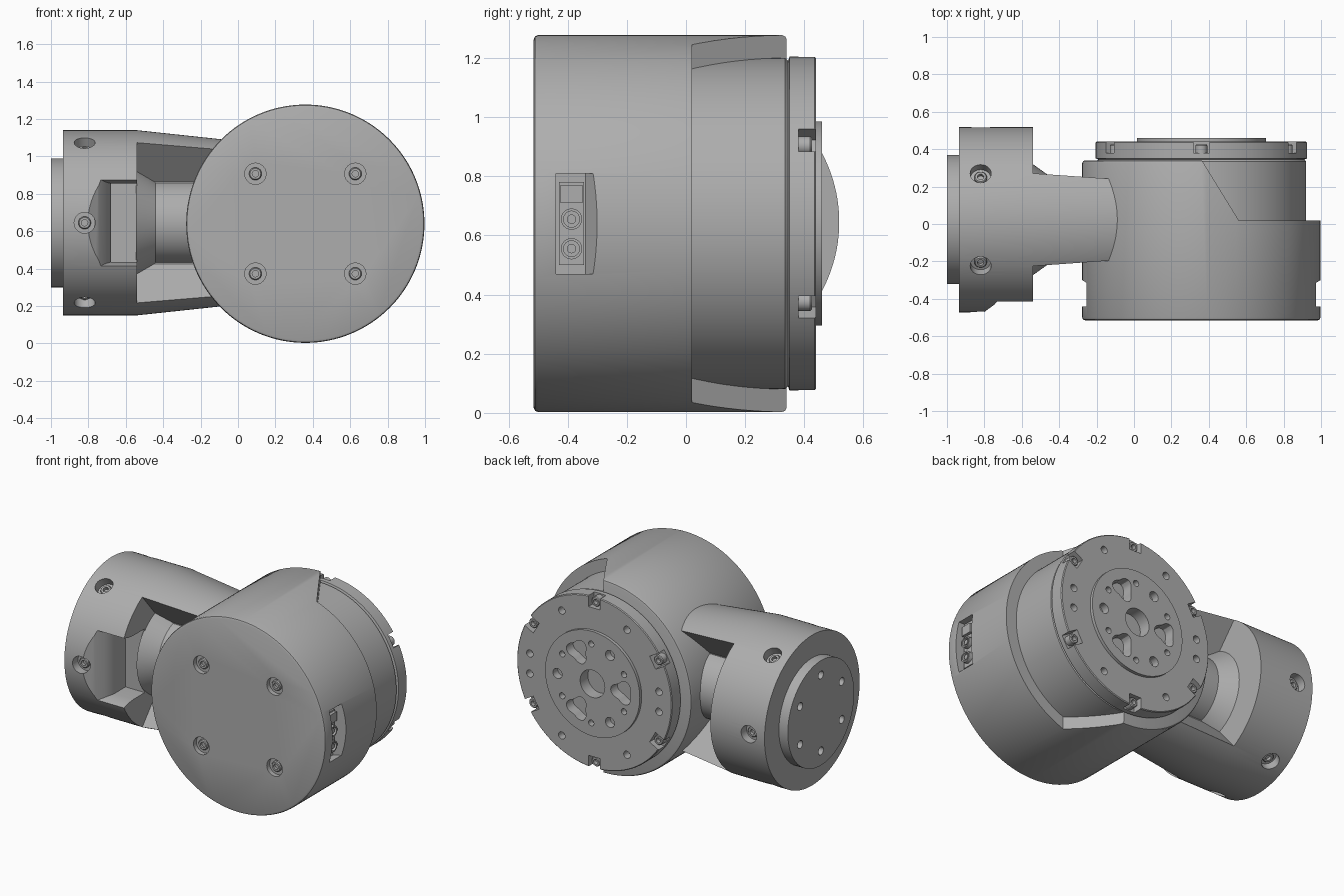
import bpy, bmesh
from math import sin, cos, pi, radians
from mathutils import Vector

if "Cube" in bpy.data.objects:
    bpy.data.objects.remove(bpy.data.objects["Cube"])

grey = bpy.data.materials.new("machined grey")
grey.use_nodes = True
COLOUR = (0.42, 0.42, 0.42, 1)
grey.diffuse_color = COLOUR
grey.node_tree.nodes["Principled BSDF"].inputs["Base Color"].default_value = COLOUR

HUB = Vector((0.36, 0, 0.64))      # axis of the round housing (along y)
ARM = Vector((0, 0.023, 0.645))    # axis of the side arm (along x)
X, Y = Vector((1, 0, 0)), Vector((0, 1, 0))


def loft(name, sections):
    """Closed solid through matching rings of points."""
    bm = bmesh.new()
    rings = [[bm.verts.new(p) for p in ring] for ring in sections]
    n = len(rings[0])
    for a, b in zip(rings, rings[1:]):
        for i in range(n):
            j = (i + 1) % n
            bm.faces.new((a[i], a[j], b[j], b[i]))
    bm.faces.new(rings[0])
    bm.faces.new(rings[-1])
    bmesh.ops.recalc_face_normals(bm, faces=bm.faces)
    mesh = bpy.data.meshes.new(name)
    bm.to_mesh(mesh)
    bm.free()
    mesh.materials.append(grey)
    ob = bpy.data.objects.new(name, mesh)
    bpy.context.collection.objects.link(ob)
    return ob


def lathe(name, origin, axis, profile, n=24):
    """Solid of revolution; profile is (distance along axis, radius)."""
    q = axis.to_track_quat('Z', 'Y')
    return loft(name, [[origin + q @ Vector((r * cos(2 * pi * i / n), r * sin(2 * pi * i / n), t))
                        for i in range(n)] for t, r in profile])


def activate(ob):
    bpy.ops.object.select_all(action='DESELECT')
    ob.select_set(True)
    bpy.context.view_layer.objects.active = ob


def cut(ob, cutters):
    for c in cutters:
        mod = ob.modifiers.new("cut", 'BOOLEAN')
        mod.operation, mod.solver, mod.object = 'DIFFERENCE', 'EXACT', c
        activate(ob)
        bpy.ops.object.modifier_apply(modifier=mod.name)
        bpy.data.objects.remove(c)


def screw(name, origin, axis, r=0.034):
    """Socket-head screw sunk below the surface point."""
    return lathe(name, origin, axis, [(-0.06, r), (-0.02, r), (-0.014, r * 0.85),
                                      (-0.014, r * 0.5), (-0.04, r * 0.5)], 18)


def bore(origin, axis, r, depth, n=24):
    return lathe("bore", origin, axis, [(-depth, r), (0.04, r)], n)


def around(angle, r, y=0.0):
    """Point around the housing axis."""
    return HUB + Vector((r * cos(angle), y, r * sin(angle)))


# Housing with stepped rear skirt
housing = lathe("housing", HUB, Y, [(-0.515, 0.622), (-0.51, 0.633), (-0.50, 0.637), (0.325, 0.637),
                                    (0.336, 0.632), (0.34, 0.622)], 128)
step = [(0.36, 0.345), (0.56, 0.02), (1.2, 0.02), (1.2, 0.5), (0.36, 0.5)]
cutters = [loft("step", [[(x, y, z) for x, y in step] for z in (-0.1, 1.4)])]

# Connector windows on both sides of the housing
window = [(0.57, -0.44), (0.57, -0.34), (0.68, -0.275), (0.68, -0.44)]
for s in (1, -1):
    cutters.append(loft("window", [[(HUB.x + s * x, y, z) for x, y in window] for z in (0.47, 0.81)]))

# Cover screws on the front face
face_screws = [Vector((HUB.x + sx * 0.267, -0.515, HUB.z + sz * 0.267)) for sx in (1, -1) for sz in (1, -1)]
cutters += [bore(p, -Y, 0.057, 0.03) for p in face_screws]
cut(housing, cutters)
for p in face_screws:
    screw("cover_screw", p, -Y)

# Connectors inside the windows
for s in (1, -1):
    def plate(name, x0, x1, y0, y1, z0, z1):
        return loft(name, [[(HUB.x + s * x, y, z) for y, z in
                            ((y0, z0), (y1, z0), (y1, z1), (y0, z1))] for x in (x0, x1)])
    plate("connector_base", 0.55, 0.585, -0.43, -0.345, 0.5, 0.78)
    plate("pin_block", 0.58, 0.605, -0.425, -0.35, 0.71, 0.77)
    for z in (0.555, 0.655):
        lathe("power_contact", Vector((HUB.x, -0.387, z)), X * s,
              [(0.58, 0.036), (0.61, 0.036), (0.61, 0.027), (0.59, 0.027)])
        lathe("contact_pin", Vector((HUB.x, -0.387, z)), X * s, [(0.58, 0.016), (0.605, 0.016)], 12)

# Inner core, flange and raised output disc
flange = lathe("output_flange", HUB, Y, [(0.0, 0.56), (0.335, 0.56), (0.345, 0.55), (0.35, 0.565), (0.435, 0.565),
                                         (0.44, 0.56), (0.44, 0.345), (0.46, 0.345)], 128)
cutters = [bore(HUB + Y * 0.46, Y, 0.09, 0.08, 32)]
bolt_angles = [radians(30 + 60 * k) for k in range(6)]
for a in bolt_angles:
    e, t = Vector((cos(a), 0, sin(a))), Vector((-sin(a), 0, cos(a)))
    cutters.append(loft("notch", [[HUB + Y * y + e * u + t * v for u, v in
                                   ((0.49, -0.043), (0.62, -0.043), (0.62, 0.043), (0.49, 0.043))]
                                  for y in (0.38, 0.5)]))
for deg in (60, 120, 240, 300, 8, -8, 172, 188):
    cutters.append(bore(around(radians(deg), 0.475, 0.44), Y, 0.024, 0.05, 16))
for k in range(3):
    a = radians(180 + 120 * k)
    # Rounded three-lobed pocket, plain hole opposite, pair of small holes beside it
    c = around(a, 0.215)
    lobe = []
    for i in range(30):
        th = 2 * pi * i / 30
        r = 0.07 - 0.013 * cos(3 * th)
        lobe.append(c + Vector((r * cos(th + a), 0, r * sin(th + a))))
    cutters.append(loft("pocket", [[p + Y * y for p in lobe] for y in (0.39, 0.5)]))
    cutters.append(bore(around(a + pi, 0.255, 0.46), Y, 0.033, 0.05, 20))
    for d in (-28, 28):
        cutters.append(bore(around(a + radians(d), 0.26, 0.46), Y, 0.02, 0.04, 14))
cut(flange, cutters)
for a in bolt_angles:
    screw("flange_bolt", around(a, 0.527, 0.44), Y, 0.032)

# Side arm: end boss, drum and tapered fork
arm = lathe("arm", ARM, X, [(-1.0, 0.345), (-0.935, 0.345), (-0.935, 0.495), (-0.54, 0.495), (0.0, 0.437)], 128)
cutters = []
vee = [(0.07, -0.22), (0.07, 0.22), (0.6, 0.84), (0.6, -0.84)]
for s in (1, -1):
    cutters.append(loft("vee_slot", [[ARM + Vector((x, s * y, z)) for y, z in vee] for x in (-0.54, 0.1)]))

# Flared scoop in the front of the drum
scoop = [(-0.55, -0.86, 0.32), (-0.47, -0.80, 0.275), (-0.43, -0.745, 0.235), (-0.38, -0.705, 0.217),
         (-0.32, -0.68, 0.21), (-0.2, -0.68, 0.21)]
cutters.append(loft("scoop", [[(x0, y, ARM.z - h), (-0.5, y, ARM.z - h), (-0.5, y, ARM.z + h),
                               (x0, y, ARM.z + h)] for y, x0, h in scoop]))

# Radial screws round the drum and holes in the end boss
radial = []
for k in range(6):
    a = radians(60 * k)
    d = Vector((0, -cos(a), sin(a)))
    radial.append((ARM + d * 0.488 - X * 0.82, d))
    cutters.append(bore(radial[-1][0], d, 0.056, 0.05))
    b = a + pi / 2
    cutters.append(bore(ARM + Vector((-1, 0.25 * cos(b), 0.25 * sin(b))), -X, 0.026, 0.05, 16))
cut(arm, cutters)
for p, d in radial:
    screw("arm_screw", p - d * 0.015, d)

# Neck between the fork sides
lathe("neck", ARM, X, [(-0.545, 0.3), (-0.44, 0.225), (0.0, 0.225)], 64)

for ob in bpy.context.collection.objects:
    if ob.type == 'MESH':
        activate(ob)
        bpy.ops.object.shade_smooth_by_angle(angle=radians(28))
